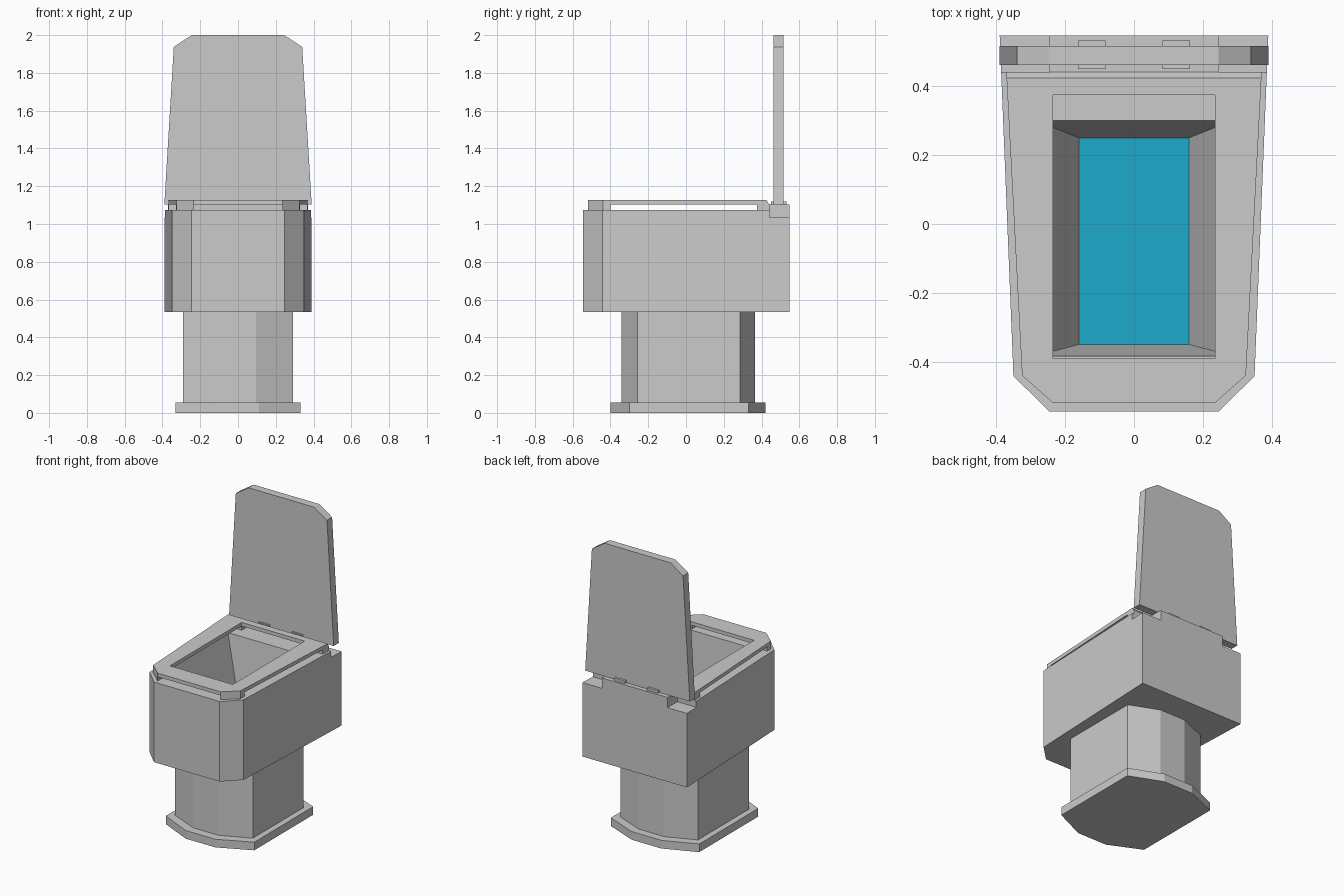
import bpy, bmesh

if "Cube" in bpy.data.objects:
    bpy.data.objects.remove(bpy.data.objects["Cube"])


def prism(name, pts, z0, z1):
    """Extrude a counter-clockwise plan outline (x, y) from z0 to z1."""
    return loft(name, [(x, y, z0) for x, y in pts], [(x, y, z1) for x, y in pts])


def loft(name, low, high):
    """Closed solid between two matching loops."""
    bm = bmesh.new()
    a = [bm.verts.new(p) for p in low]
    b = [bm.verts.new(p) for p in high]
    n = len(a)
    bm.faces.new(a[::-1])
    bm.faces.new(b)
    for i in range(n):
        j = (i + 1) % n
        bm.faces.new((a[i], a[j], b[j], b[i]))
    bmesh.ops.recalc_face_normals(bm, faces=bm.faces)
    mesh = bpy.data.meshes.new(name)
    bm.to_mesh(mesh)
    bm.free()
    obj = bpy.data.objects.new(name, mesh)
    bpy.context.collection.objects.link(obj)
    return obj


def rect(x0, x1, y0, y1):
    return [(x0, y0), (x1, y0), (x1, y1), (x0, y1)]


def box(name, x0, x1, y0, y1, z0, z1):
    return prism(name, rect(x0, x1, y0, y1), z0, z1)


def mirrored(half):
    """Complete a right-hand outline, listed front to back, across x = 0."""
    return half + [(-x, y) for x, y in reversed(half)]


def cut(obj, cutter):
    """Subtract the cutter, apply and discard it."""
    cutter.hide_render = True
    mod = obj.modifiers.new("cut", 'BOOLEAN')
    mod.operation = 'DIFFERENCE'
    mod.solver = 'EXACT'
    mod.object = cutter
    bpy.context.view_layer.objects.active = obj
    bpy.ops.object.modifier_apply(modifier=mod.name)
    bpy.data.objects.remove(cutter)


# Foot plate and pedestal
prism("foot_plate", mirrored([(.11, -.40), (.33, -.298), (.33, .33), (.11, .42)]), 0, .055)
prism("pedestal", mirrored([(.095, -.342), (.29, -.256), (.29, .286), (.095, .366)]), .055, .535)

# Bowl body, with raised rear hinge block, notched rear corners and tapered basin
body = prism("bowl_body", mirrored([(.245, -.545), (.35, -.442), (.39, .547)]), .535, 1.103)
cut(body, box("rim_cutter", -.6, .6, -.8, .442, 1.075, 1.3))
for s in (-1, 1):
    x0, x1 = sorted((s * .245, s * .6))
    cut(body, box("notch_cutter", x0, x1, .442, .8, 1.034, 1.3))
W, D0, D1, ZW, ZR = .16, -.35, .25, .595, 1.075
grow = 1.04  # continue the taper slightly above the rim
low = [(x, y, ZW) for x, y in rect(-W, W, D0, D1)]
rim = [(x, y, ZR) for x, y in rect(-.285, .285, -.383, .30)]
high = [tuple(p + (q - p) * grow for p, q in zip(a, b)) for a, b in zip(low, rim)]
cut(body, loft("basin_cutter", low, high))

# Water
water = box("water", -W, W, D0, D1, ZW - .02, ZW + .003)
mat = bpy.data.materials.new("water_blue")
mat.diffuse_color = (.013, .40, .60, 1)
mat.use_nodes = True
mat.node_tree.nodes["Principled BSDF"].inputs["Base Color"].default_value = mat.diffuse_color
water.data.materials.append(mat)

# Seat ring with sloped back edge
outline = mirrored([(.235, -.52), (.325, -.44), (.37, .442)])
seat = prism("seat", outline, 1.103, 1.128)
for v in seat.data.vertices:
    if v.co.y > .4 and v.co.z > 1.11:
        v.co.y -= .018
cut(seat, box("seat_hole_cutter", -.235, .235, -.39, .375, 1.0, 1.3))

# Pads that hold the seat above the rim
for side, s in (("right", 1), ("left", -1)):
    front = [(.235, -.52), (.325, -.44), (.327, -.40), (.235, -.40)]
    rear = [(.235, .375), (.367, .375), (.37, .442), (.235, .442)]
    for name, pts in (("front", front), ("rear", rear)):
        prism(f"seat_pad_{name}_{side}", [(s * x, y) for x, y in pts], 1.075, 1.103)
    # Hinges
    x0, x1 = sorted((s * .083, s * .163))
    box(f"hinge_{side}", x0, x1, .45, .533, 1.09, 1.12)

# Raised lid: outline in x/z, thickness along y
lid = mirrored([(.39, 1.103), (.34, 1.937), (.245, 2.0)])
loft("lid", [(x, .462, z) for x, z in lid], [(x, .517, z) for x, z in lid])
